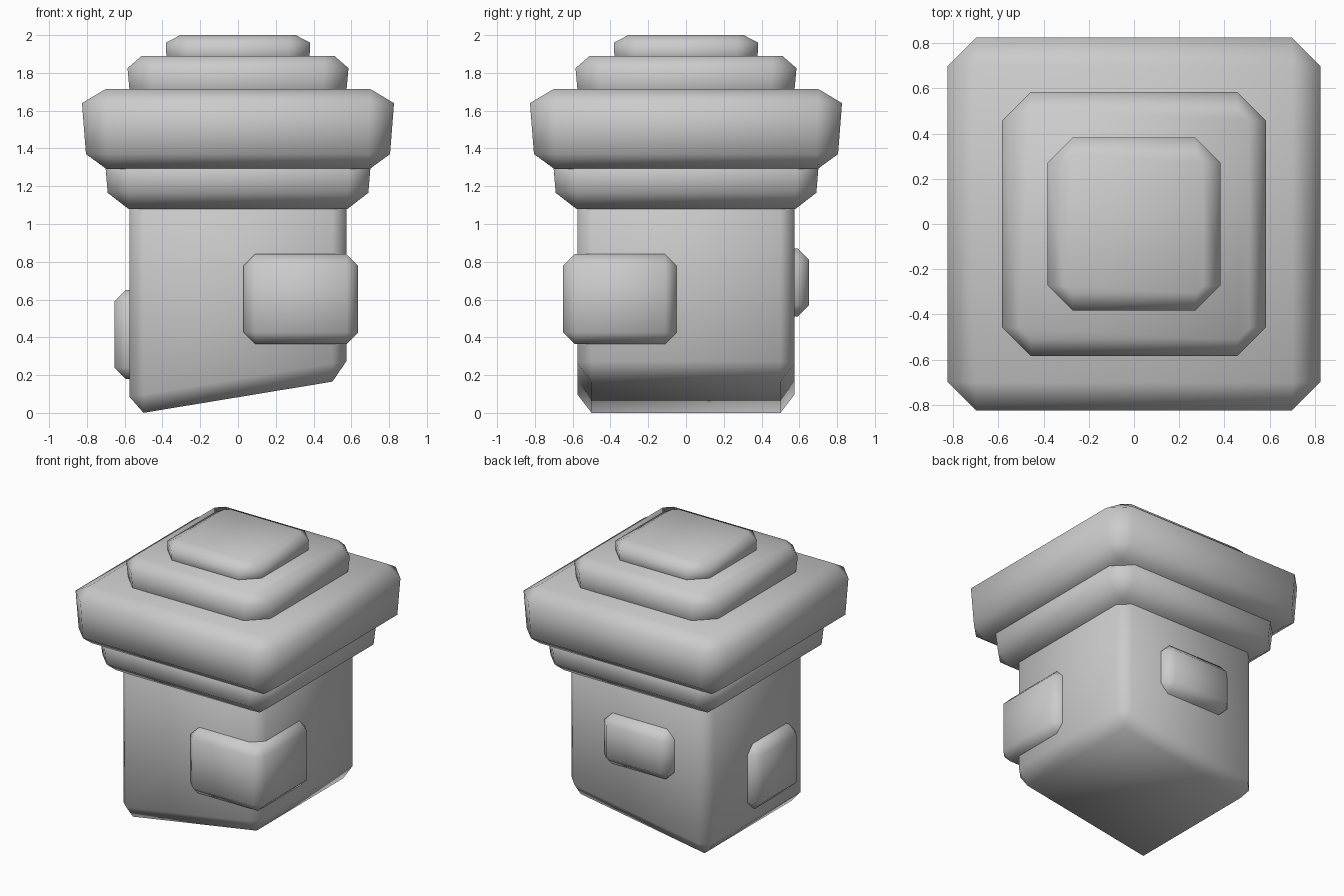
import bpy, bmesh

if "Cube" in bpy.data.objects:
    bpy.data.objects.remove(bpy.data.objects["Cube"])


def loft(name, centre, levels, slope=0.0, sloped=0):
    """Stack chamfered rectangles (z, half_x, half_y, chamfer); the first
    `sloped` levels are tilted along x."""
    bm = bmesh.new()
    rings = []
    for i, (z, hx, hy, c) in enumerate(levels):
        outline = [(hx, -hy + c), (hx, hy - c), (hx - c, hy), (-hx + c, hy),
                   (-hx, hy - c), (-hx, -hy + c), (-hx + c, -hy), (hx - c, -hy)]
        k = slope if i < sloped else 0.0
        rings.append([bm.verts.new((centre[0] + x, centre[1] + y, z + k * x))
                      for x, y in outline])
    for low, high in zip(rings, rings[1:]):
        for j in range(8):
            n = (j + 1) % 8
            bm.faces.new((low[j], low[n], high[n], high[j]))
    bm.faces.new(rings[0][::-1])
    bm.faces.new(rings[-1])
    bmesh.ops.remove_doubles(bm, verts=bm.verts, dist=0.001)
    bmesh.ops.recalc_face_normals(bm, faces=bm.faces)
    for f in bm.faces:
        f.smooth = True
    mesh = bpy.data.meshes.new(name)
    bm.to_mesh(mesh)
    bm.free()
    obj = bpy.data.objects.new(name, mesh)
    bpy.context.collection.objects.link(obj)
    return obj


def block(name, x0, x1, y0, y1, z0, z1, b=0.06):
    """Box with single-step bevelled edges."""
    hx, hy = (x1 - x0) / 2, (y1 - y0) / 2
    loft(name, ((x0 + x1) / 2, (y0 + y1) / 2),
         [(z0, hx - b, hy - b, 0), (z0 + b, hx, hy, b),
          (z1 - b, hx, hy, b), (z1, hx - b, hy - b, 0)])


def tier(name, levels):
    """Square tier centred on the pillar: (z, half, chamfer)."""
    loft(name, (0, 0), [(z, h, h, c) for z, h, c in levels])


# pillar shaft with a slanted foot
loft("shaft", (0, 0),
     [(0.083, 0.5, 0.5, 0), (0.18, 0.575, 0.575, 0.075),
      (1.2, 0.575, 0.575, 0.075), (1.28, 0.5, 0.5, 0)],
     slope=0.165, sloped=2)

# stepped cap
tier("lower_collar", [(1.08, 0.58, 0), (1.165, 0.69, 0.11),
                      (1.32, 0.703, 0.11), (1.40, 0.593, 0)])
tier("main_slab", [(1.29, 0.695, 0), (1.37, 0.805, 0.115),
                   (1.64, 0.826, 0.13), (1.715, 0.70, 0)])
tier("upper_step", [(1.62, 0.50, 0.05), (1.68, 0.572, 0.125),
                    (1.825, 0.585, 0.13), (1.89, 0.51, 0.05)])
tier("top_stone", [(1.82, 0.30, 0.03), (1.86, 0.378, 0.11),
                   (1.96, 0.382, 0.11), (2.0, 0.305, 0.03)])

# raised stones on the shaft
block("corner_stone", 0.03, 0.635, -0.65, -0.05, 0.365, 0.84)
block("left_stone", -0.655, -0.2, -0.40, 0.11, 0.18, 0.65)
block("back_stone", -0.31, 0.25, 0.2, 0.652, 0.51, 0.87)
